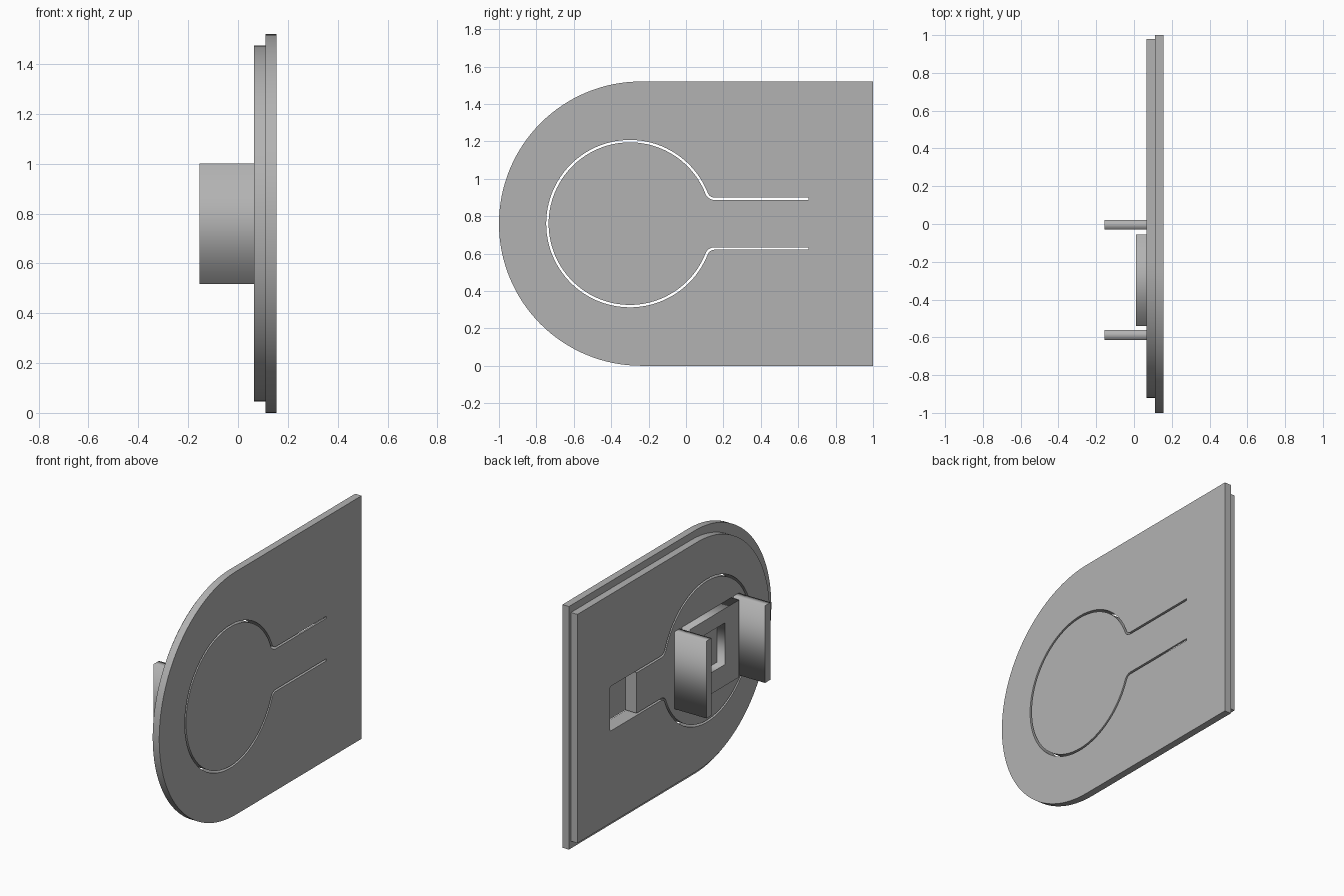
import bpy
import bmesh
from math import sin, cos, pi, sqrt, atan2, radians
from mathutils import Matrix

old = bpy.data.objects.get("Cube")
if old:
    bpy.data.objects.remove(old, do_unlink=True)

grey = bpy.data.materials.new("plain grey")
grey.use_nodes = True
colour = (0.45, 0.45, 0.45, 1)
grey.diffuse_color = colour
grey.node_tree.nodes["Principled BSDF"].inputs["Base Color"].default_value = colour

MID = 0.76           # height of the symmetry line
# local x, y, z become world y, z, x
SIDEWAYS = Matrix(((0, 0, 1, 0), (1, 0, 0, 0), (0, 1, 0, 0), (0, 0, 0, 1)))


def arc(cy, cz, r, a0, a1, n):
    return [(cy + r * cos(a0 + (a1 - a0) * i / n), cz + r * sin(a0 + (a1 - a0) * i / n))
            for i in range(n + 1)]


def slab(name, loops, x0, x1):
    """Extrude nested outlines in the y-z plane from x0 to x1; inner ones are holes."""
    curve = bpy.data.curves.new(name, "CURVE")
    curve.dimensions = "2D"
    curve.fill_mode = "BOTH"
    curve.extrude = (x1 - x0) / 2
    for pts in loops:
        s = curve.splines.new("POLY")
        s.points.add(len(pts) - 1)
        for p, (y, z) in zip(s.points, pts):
            p.co = (y, z, 0, 1)
        s.use_cyclic_u = True
    temp = bpy.data.objects.new(name + "_outline", curve)
    bpy.context.collection.objects.link(temp)
    graph = bpy.context.evaluated_depsgraph_get()
    mesh = bpy.data.meshes.new_from_object(temp.evaluated_get(graph))
    bpy.data.objects.remove(temp, do_unlink=True)
    mesh.transform(Matrix.Translation(((x0 + x1) / 2, 0, 0)) @ SIDEWAYS)
    bm = bmesh.new()
    bm.from_mesh(mesh)
    bmesh.ops.remove_doubles(bm, verts=bm.verts, dist=1e-5)
    bmesh.ops.recalc_face_normals(bm, faces=bm.faces)
    bmesh.ops.dissolve_limit(bm, angle_limit=0.001, verts=bm.verts, edges=bm.edges)
    bm.to_mesh(mesh)
    bm.free()
    mesh.materials.clear()
    mesh.materials.append(grey)
    ob = bpy.data.objects.new(name, mesh)
    bpy.context.collection.objects.link(ob)
    return ob


def rect(y0, y1, z0, z1):
    return [(y0, z0), (y1, z0), (y1, z1), (y0, z1)]


def rounded_plate(r, cy, back):
    return arc(cy, MID, r, pi / 2, 3 * pi / 2, 64) + [(back, MID - r), (back, MID + r)]


def keyhole(d):
    """Open keyhole path (disc, fillets and neck), offset outwards by d."""
    cy, r, half, f, end = -0.30, 0.441, 0.133, 0.045, 0.655
    fy = cy + sqrt((r + f) ** 2 - (half + f) ** 2)
    t = atan2(half + f, fy - cy)
    top = [(end, half + d)]
    top += arc(fy, half + f, f - d, -pi / 2, t - pi, 8)
    top += arc(cy, 0, r + d, t, pi, 48)[1:]
    path = top + [(y, -z) for y, z in reversed(top[:-1])]
    return [(y, z + MID) for y, z in path]


# Two stacked plates, both cut by the thin keyhole slot
slot = keyhole(0.0065) + keyhole(-0.0065)[::-1]
outer = slab("outer_plate", [rounded_plate(0.76, -0.24, 1.0), slot], 0.11, 0.155)
inner = slab("inner_plate", [rounded_plate(0.715, -0.205, 0.98), slot], 0.065, 0.11)

# Thinned hinge pocket at the root of the tongue
pocket = slab("pocket_cutter", [rect(0.395, 0.66, MID - 0.134, MID + 0.134)], 0.03, 0.143)
pocket.hide_render = True
for plate in (outer, inner):
    mod = plate.modifiers.new("pocket", "BOOLEAN")
    mod.operation = "DIFFERENCE"
    mod.solver = "EXACT"
    mod.object = pocket
    bpy.context.view_layer.objects.active = plate
    bpy.ops.object.modifier_apply(modifier=mod.name)
bpy.data.objects.remove(pocket, do_unlink=True)

# Two upright tabs with a windowed frame between them
LOW, HIGH = 0.517, 1.0
slab("front_tab", [rect(-0.615, -0.56, LOW, HIGH)], -0.155, 0.065)
slab("back_tab", [rect(-0.03, 0.02, LOW, HIGH)], -0.155, 0.065)
slab("window_frame", [rect(-0.54, -0.055, LOW, HIGH), rect(-0.40, -0.195, 0.65, 0.91)],
     0.01, 0.065)

# Smooth the round rims, keep corners sharp
bpy.ops.object.select_all(action="DESELECT")
for plate in (outer, inner):
    plate.select_set(True)
bpy.context.view_layer.objects.active = outer
bpy.ops.object.shade_smooth_by_angle(angle=radians(30))
